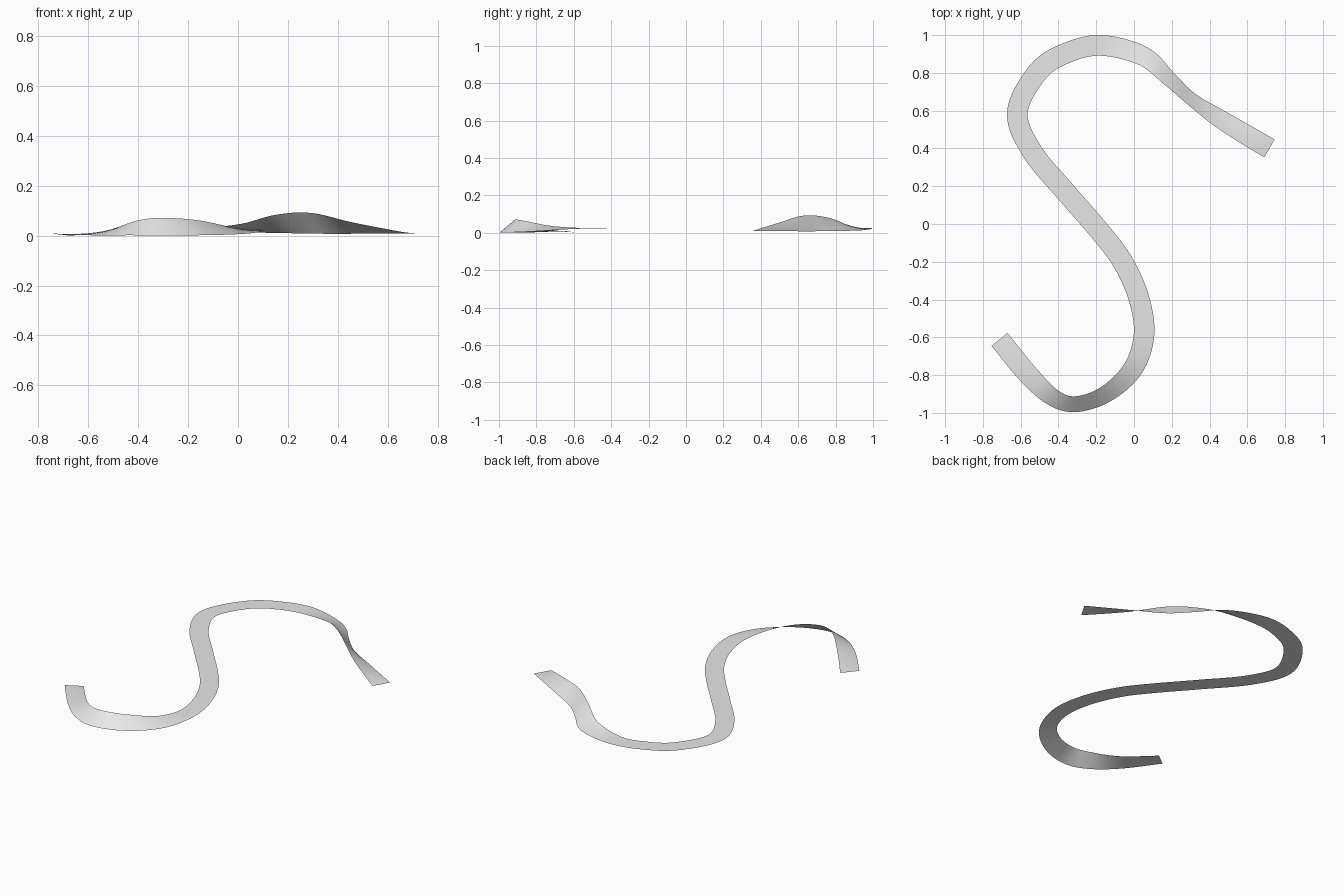
import bpy
import bmesh
from math import radians, cos, sin
from mathutils import Vector

cube = bpy.data.objects.get("Cube")
if cube:
    bpy.data.objects.remove(cube, do_unlink=True)

HALF_WIDTH = 0.0545
STEPS = 12

# Centre line of the ribbon: x, y, z, bank angle in degrees (positive lifts the left edge)
PATH = [Vector(p) for p in (
    (-0.712, -0.611, 0.008, -5),
    (-0.566, -0.79, 0.015, 10),
    (-0.434, -0.915, 0.034, 32),
    (-0.31, -0.954, 0.04, 40),
    (-0.148, -0.90, 0.036, 34),
    (-0.005, -0.765, 0.027, 16),
    (0.053, -0.585, 0.027, 3),
    (0.025, -0.39, 0.028, 0),
    (-0.06, -0.20, 0.028, 0),
    (-0.18, -0.04, 0.028, 0),
    (-0.354, 0.161, 0.028, 0),
    (-0.54, 0.385, 0.028, 0),
    (-0.617, 0.595, 0.028, 0),
    (-0.50, 0.815, 0.028, 0),
    (-0.34, 0.912, 0.028, 0),
    (-0.165, 0.945, 0.028, -2),
    (0.05, 0.888, 0.035, -20),
    (0.19, 0.765, 0.051, -44),
    (0.312, 0.655, 0.053, -50),
    (0.487, 0.537, 0.034, -24),
    (0.717, 0.40, 0.012, 0),
)]


def smooth_path(points, steps):
    """Spline through all points, giving each sample with its direction."""
    pts = [2 * points[0] - points[1], *points, 2 * points[-1] - points[-2]]
    samples = []
    for i in range(len(points) - 1):
        a, b, c, d = pts[i:i + 4]
        last = i == len(points) - 2
        for k in range(steps + last):
            t = k / steps
            k1, k2, k3 = c - a, 2 * a - 5 * b + 4 * c - d, 3 * b - a - 3 * c + d
            pos = b + (k1 * t + k2 * t ** 2 + k3 * t ** 3) / 2
            samples.append((pos, k1 + 2 * k2 * t + 3 * k3 * t ** 2))
    return samples


# Ribbon sheet: a banked cross bar at every sample, bridged into quads
bm = bmesh.new()
previous = None
for pos, direction in smooth_path(PATH, STEPS):
    side = Vector((-direction.y, direction.x, 0)).normalized()
    bank = radians(pos.w)
    arm = (side * cos(bank) + Vector((0, 0, sin(bank)))) * HALF_WIDTH
    centre = Vector(pos[:3])
    bar = [bm.verts.new(centre + arm * s) for s in (1, 0, -1)]
    if previous:
        for j in (0, 1):
            bm.faces.new((previous[j], previous[j + 1], bar[j + 1], bar[j]))
    previous = bar

# Rest the lowest point on the ground
lowest = min(v.co.z for v in bm.verts)
bmesh.ops.translate(bm, verts=bm.verts, vec=(0, 0, -lowest))
for face in bm.faces:
    face.smooth = True

mesh = bpy.data.meshes.new("ribbon")
bm.to_mesh(mesh)
bm.free()
ribbon = bpy.data.objects.new("ribbon", mesh)
bpy.context.collection.objects.link(ribbon)

# Plain light grey
grey = bpy.data.materials.new("light_grey")
grey.use_nodes = True
colour = (0.8, 0.8, 0.8, 1)
grey.diffuse_color = colour
grey.node_tree.nodes["Principled BSDF"].inputs["Base Color"].default_value = colour
mesh.materials.append(grey)
